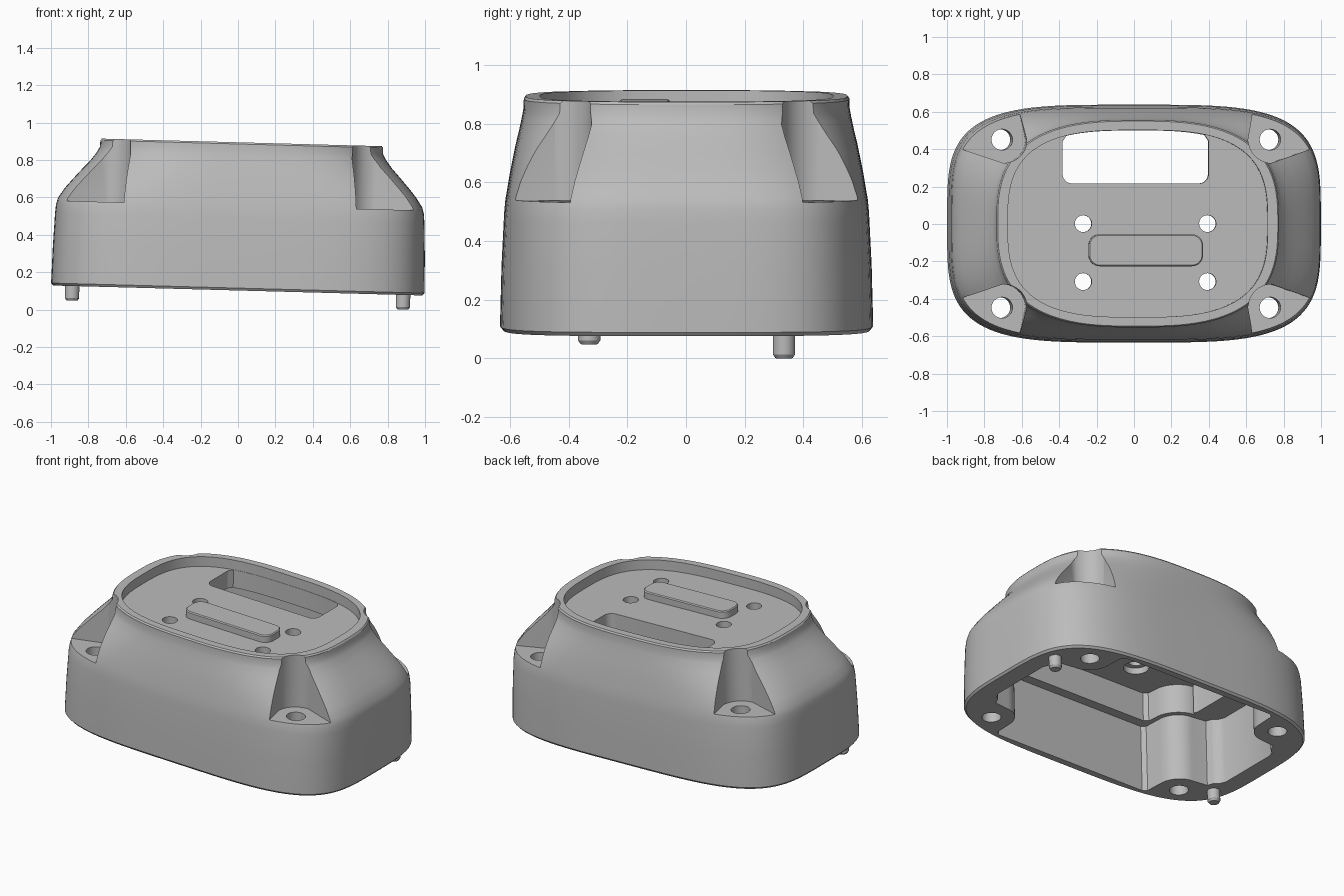
import bpy, bmesh, math
from mathutils import Matrix

if "Cube" in bpy.data.objects:
    bpy.data.objects.remove(bpy.data.objects["Cube"])

TILT = Matrix.Translation((-0.001, 0.002, 0.111)) @ Matrix.Rotation(0.027, 4, "Y")

grey = bpy.data.materials.new("plain_grey")
grey.use_nodes = True
grey.diffuse_color = (0.5, 0.5, 0.5, 1)
grey.node_tree.nodes["Principled BSDF"].inputs["Base Color"].default_value = (0.5, 0.5, 0.5, 1)


def oval(a, b, n, count=112):
    """Rounded-rectangle outline as a superellipse."""
    pts = []
    for i in range(count):
        t = 2 * math.pi * (i + 0.5) / count
        c, s = math.cos(t), math.sin(t)
        pts.append((math.copysign(a * abs(c) ** (2 / n), c),
                    math.copysign(b * abs(s) ** (2 / n), s)))
    return pts


def arc(cx, cy, r, start, end, steps=12):
    angles = [math.radians(start + (end - start) * i / steps) for i in range(steps + 1)]
    return [(cx + r * math.cos(t), cy + r * math.sin(t)) for t in angles]


def circle(cx, cy, r):
    return arc(cx, cy, r, 0, 360, 32)[:-1]


def rounded_rect(x0, x1, y0, y1, r):
    return (arc(x0 + r, y0 + r, r, 180, 270) + arc(x1 - r, y0 + r, r, 270, 360)
            + arc(x1 - r, y1 - r, r, 0, 90) + arc(x0 + r, y1 - r, r, 90, 180))


def loft(name, rings):
    """Skin (height, outline) rings and cap both ends."""
    bm = bmesh.new()
    rows = [[bm.verts.new((x, y, z)) for x, y in pts] for z, pts in rings]
    for low, high in zip(rows, rows[1:]):
        for i in range(len(low)):
            j = (i + 1) % len(low)
            bm.faces.new((low[i], low[j], high[j], high[i]))
    bm.faces.new(rows[0][::-1])
    bm.faces.new(rows[-1])
    bmesh.ops.recalc_face_normals(bm, faces=bm.faces)
    mesh = bpy.data.meshes.new(name)
    bm.to_mesh(mesh)
    bm.free()
    mesh.materials.append(grey)
    obj = bpy.data.objects.new(name, mesh)
    bpy.context.collection.objects.link(obj)
    return obj


def prism(name, pts, z0, z1):
    return loft(name, [(z0, pts), (z1, pts)])


def select(obj):
    bpy.ops.object.select_all(action="DESELECT")
    obj.select_set(True)
    bpy.context.view_layer.objects.active = obj


def cut(obj, pts, z0, z1):
    cutter = prism("cutter", pts, z0, z1)
    cutter.hide_render = True
    select(obj)
    mod = obj.modifiers.new("cut", "BOOLEAN")
    mod.operation, mod.solver, mod.object = "DIFFERENCE", "EXACT", cutter
    bpy.ops.object.modifier_apply(modifier=mod.name)
    bpy.data.objects.remove(cutter)


def finish(obj):
    select(obj)
    bpy.ops.object.shade_smooth_by_angle(angle=math.radians(28))
    obj.matrix_world = TILT


BOSS_X, BOSS_Y = 0.717, 0.449


def four_corners(quarter):
    """Repeat a counter-clockwise quarter outline in all four quadrants."""
    flip = quarter[::-1]
    return (quarter + [(-x, y) for x, y in flip]
            + [(-x, -y) for x, y in quarter] + [(x, -y) for x, y in flip])


def cavity(end, b, r):
    """Rectangle whose corners step around the screw bosses."""
    side = BOSS_X - r
    return four_corners(end + arc(BOSS_X, BOSS_Y, r, 270, 180)
                        + [(side - 0.005, b - 0.02), (side - 0.03, b)])


# Housing shell: height, half length, half depth, squareness
profile = [(-0.009, 0.988, 0.626, 3.9), (0.004, 0.999, 0.636, 3.9), (0.2, 0.995, 0.631, 3.9),
           (0.38, 0.988, 0.622, 3.9), (0.425, 0.984, 0.618, 3.85), (0.46, 0.975, 0.612, 3.8),
           (0.515, 0.939, 0.603, 3.6), (0.565, 0.897, 0.593, 3.4), (0.615, 0.853, 0.583, 3.2),
           (0.665, 0.807, 0.571, 3), (0.712, 0.772, 0.561, 2.85), (0.74, 0.758, 0.556, 2.8),
           (0.774, 0.756, 0.555, 2.8), (0.783, 0.749, 0.548, 2.8)]
housing = loft("housing", [(z, oval(a, b, n)) for z, a, b, n in profile])

# Recessed top and stepped hollow underside
RIM_A, RIM_B = 0.695, 0.5
CEILING = 0.605
cut(housing, oval(RIM_A, RIM_B, 3), 0.72, 1)
cut(housing, cavity([(0.87, 0.2), (0.855, 0.235), (0.825, 0.26), (0.81, 0.3)], 0.583, 0.138),
    -0.2, 0.42)
cut(housing, cavity([(0.7, 0.24), (0.69, 0.268)], 0.52, 0.17), 0.3, CEILING)

# Corner pockets and screw holes
pocket = arc(BOSS_X, BOSS_Y, 0.125, 180, 270, 16) + [(1.2, 0.49), (1.2, 0.85), (0.68, 0.85)]
for sx in (-1, 1):
    for sy in (-1, 1):
        cut(housing, [(sx * x, sy * y) for x, y in pocket], 0.445, 1.2)
        cut(housing, circle(sx * BOSS_X, sy * BOSS_Y, 0.056), -0.2, 0.6)

# Window in the top plate, its back edge following the rim
right, left = 0.38, -0.4
back = []
for i in range(21):
    x = right - 0.02 + (left - right + 0.04) * i / 20
    back.append((x, (RIM_B - 0.002) * (1 - abs(x / RIM_A) ** 3) ** (1 / 3)))
window = (arc(left + 0.05, 0.265, 0.05, 180, 270) + arc(right - 0.05, 0.265, 0.05, 270, 360)
          + [(right, back[0][1] - 0.03)] + back + [(left, back[-1][1] - 0.03)])
cut(housing, window, 0.5, 0.9)

# Mounting holes in the top plate, counterbored from below
for x in (-0.29, 0.375):
    for y in (0, -0.31):
        cut(housing, circle(x, y, 0.045), 0.5, 0.9)
        cut(housing, circle(x, y, 0.075), 0.5, CEILING + 0.04)
finish(housing)

# Raised pad on the top plate
x0, x1, y0, y1 = -0.262, 0.35, -0.228, -0.057
pad = loft("raised_pad", [(0.71, rounded_rect(x0, x1, y0, y1, 0.06)),
                          (0.76, rounded_rect(x0, x1, y0, y1, 0.06)),
                          (0.766, rounded_rect(x0 + .006, x1 - .006, y0 + .006, y1 - .006, 0.054))])
finish(pad)

# Locating pegs under opposite corners
for name, s in (("left_peg", 1), ("right_peg", -1)):
    x, y = s * 0.885, s * 0.332
    finish(loft(name, [(-0.087, circle(x, y, 0.029)), (-0.074, circle(x, y, 0.038)),
                       (0.03, circle(x, y, 0.038))]))
